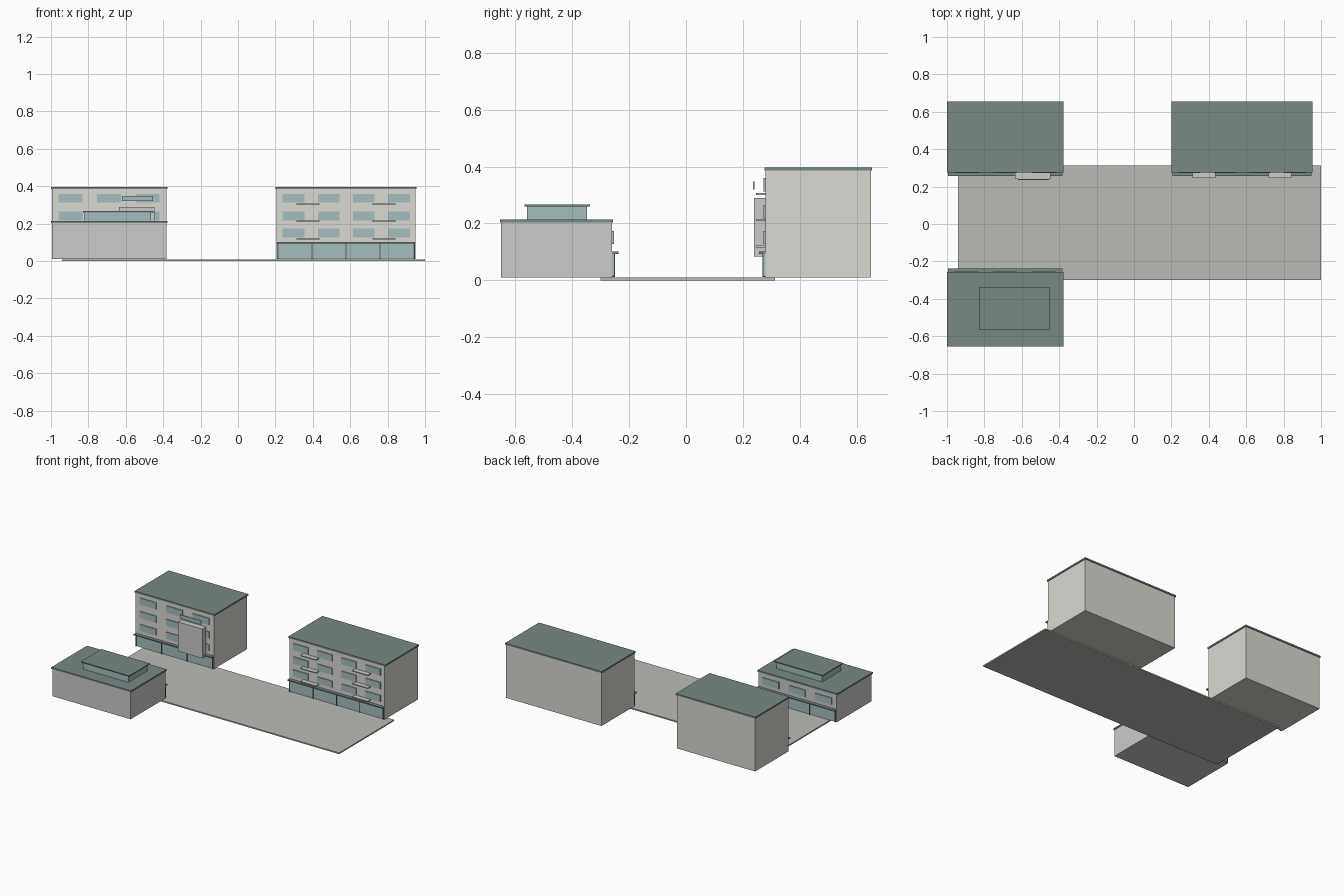
import bpy

if "Cube" in bpy.data.objects:
    bpy.data.objects.remove(bpy.data.objects["Cube"])


def material(name, rgb):
    m = bpy.data.materials.new(name)
    m.diffuse_color = (*rgb, 1)
    m.use_nodes = True
    m.node_tree.nodes["Principled BSDF"].inputs["Base Color"].default_value = m.diffuse_color
    return m


CREAM = material("cream_wall", (0.70, 0.69, 0.64))
GREY = material("grey_wall", (0.52, 0.52, 0.53))
ROOF = material("roof_green", (0.19, 0.25, 0.23))
GLASS = material("pale_glass", (0.38, 0.51, 0.52))
DARK = material("dark_frame", (0.10, 0.13, 0.13))
PAVING = material("paving", (0.50, 0.50, 0.47))


def box(name, x, y, z, mat):
    """Box from (min, max) ranges on each axis."""
    bpy.ops.mesh.primitive_cube_add(
        size=1, location=[(a + b) / 2 for a, b in (x, y, z)])
    ob = bpy.context.object
    ob.name = name
    ob.scale = [abs(b - a) for a, b in (x, y, z)]
    bpy.ops.object.transform_apply(location=False, rotation=False, scale=True)
    ob.data.materials.append(mat)
    return ob


def building(name, x0, x1, face, back, top, wall, columns, rows, bays):
    """Block with its street facade at y = face, looking away from back."""
    out = 1 if face > back else -1
    box(name + "_walls", (x0, x1), (back, face), (0.01, top), wall)
    box(name + "_roof", (x0 - 0.005, x1 + 0.005),
        (back - out * 0.005, face + out * 0.004), (top, top + 0.011), ROOF)
    # shop front with posts between the panes
    box(name + "_shop_glass", (x0 + 0.005, x1 - 0.005),
        (face, face + out * 0.007), (0.017, 0.093), GLASS)
    for i in range(bays + 1):
        x = x0 + 0.008 + (x1 - x0 - 0.016) * i / bays
        box(name + "_shop_post", (x - 0.003, x + 0.003),
            (face, face + out * 0.010), (0.012, 0.093), DARK)
    box(name + "_canopy", (x0, x1), (face, face + out * 0.023),
        (0.093, 0.101), ROOF)
    # upper windows
    for z in rows:
        for cx, w in columns:
            box(name + "_window", (cx - w / 2, cx + w / 2),
                (face, face + out * 0.007), (z - 0.023, z + 0.023), GLASS)


ROWS = (0.15, 0.241, 0.336)
LEFT_COLS = [(-0.895 + 0.206 * i, 0.128) for i in range(3)]
RIGHT_COLS = [(0.297 + 0.188 * i, 0.116) for i in range(4)]

# street slab
box("street", (-0.94, 1.0), (-0.30, 0.313), (0, 0.009), PAVING)

# three buildings
building("left_block", -0.995, -0.383, 0.28, 0.65, 0.386, CREAM, LEFT_COLS, ROWS, 3)
building("right_block", 0.205, 0.95, 0.28, 0.65, 0.386, CREAM, RIGHT_COLS, ROWS, 4)
building("low_block", -0.995, -0.383, -0.26, -0.65, 0.203, GREY, LEFT_COLS, (0.15,), 3)

# projecting bay on the left block, with its high glass panel
box("bay", (-0.637, -0.446), (0.24, 0.28), (0.083, 0.29), GREY)
box("bay_glass", (-0.62, -0.455), (0.236, 0.241), (0.32, 0.348), GLASS)

# balcony slabs on the right block
for z in (0.118, 0.212, 0.303):
    for x in (0.375, 0.78):
        box("balcony", (x - 0.061, x + 0.061), (0.247, 0.28),
            (z - 0.003, z + 0.004), GREY)

# glazed rooftop room on the low block
box("rooftop_room", (-0.82, -0.465), (-0.56, -0.348), (0.21, 0.26), GLASS)
box("rooftop_room_roof", (-0.83, -0.452), (-0.568, -0.338), (0.26, 0.267), ROOF)
